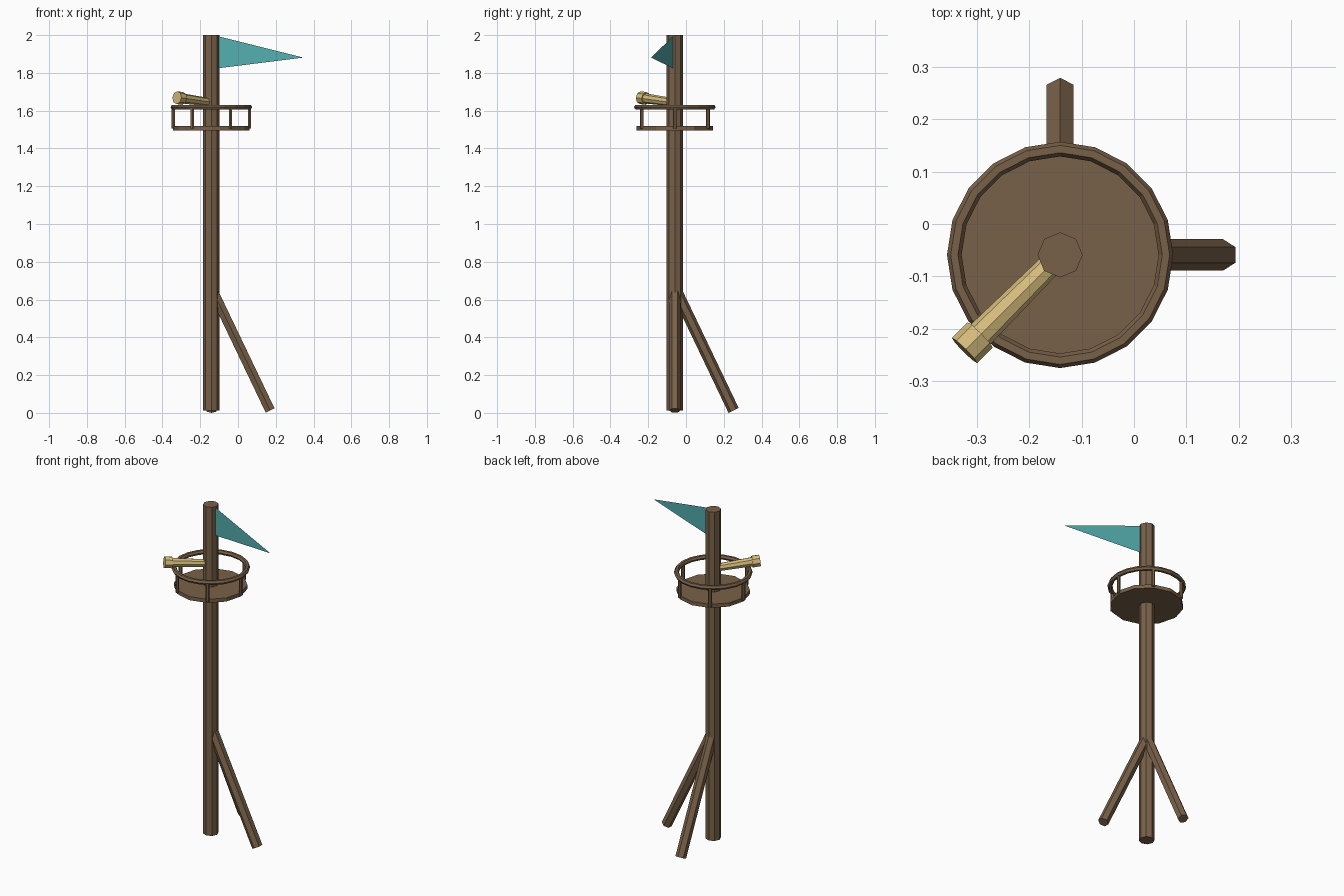
import bpy, math
from mathutils import Vector

if "Cube" in bpy.data.objects:
    bpy.data.objects.remove(bpy.data.objects["Cube"])

CX, CY, BASE = -0.141, -0.059, 0.013   # mast axis and foot height


def material(name, rgb):
    m = bpy.data.materials.new(name)
    m.diffuse_color = (*rgb, 1)
    m.use_nodes = True
    m.node_tree.nodes["Principled BSDF"].inputs["Base Color"].default_value = m.diffuse_color
    return m


wood = material("wood", (0.19, 0.12, 0.066))
brass = material("brass", (0.66, 0.50, 0.20))
cloth = material("cloth", (0.09, 0.42, 0.43))


def at(x, y, z):
    return Vector((CX + x, CY + y, z))


def rod(name, a, b, r1, r2, sides, mat):
    d = b - a
    bpy.ops.mesh.primitive_cone_add(vertices=sides, radius1=r1, radius2=r2,
                                    depth=d.length, location=(a + b) / 2)
    o = bpy.context.object
    o.name = name
    o.rotation_mode = 'QUATERNION'
    o.rotation_quaternion = Vector((0, 0, 1)).rotation_difference(d)
    o.data.materials.append(mat)
    return o


# Mast and its two slanted braces
rod("mast", at(0, 0, BASE), at(0, 0, 2), 0.043, 0.043, 8, wood)
rod("side_brace", at(0.311, 0, BASE), at(0, 0, 0.663), 0.03, 0.03, 6, wood)
rod("back_brace", at(0, 0.311, BASE), at(0, 0, 0.663), 0.03, 0.03, 6, wood)

# Lookout platform with six posts and a ring rail
RAIL = 0.202
rod("platform", at(0, 0, 1.496), at(0, 0, 1.518), 0.202, 0.202, 12, wood)
for i in range(6):
    t = math.radians(60 * i)
    x, y = RAIL * math.cos(t), RAIL * math.sin(t)
    rod(f"rail_post_{i + 1}", at(x, y, 1.505), at(x, y, 1.618), 0.01, 0.01, 6, wood)
bpy.ops.mesh.primitive_torus_add(major_segments=20, minor_segments=6,
                                 major_radius=RAIL, minor_radius=0.014,
                                 location=at(0, 0, 1.619))
rail = bpy.context.object
rail.name = "ring_rail"
rail.data.materials.append(wood)


# Spyglass pointing diagonally out of the front left
def sight(d):
    return at(-d * 0.7071, -d * 0.7071, 1.643 + 0.1 * d)


rod("spyglass_tube", sight(0.015), sight(0.225), 0.022, 0.027, 8, brass)
rod("spyglass_lens_ring", sight(0.216), sight(0.258), 0.034, 0.034, 8, brass)

# Pennant: a single flat triangle
mesh = bpy.data.meshes.new("pennant")
mesh.from_pydata([at(0.04, -0.0105, 1.993), at(0.04, -0.0105, 1.825),
                  at(0.487, -0.126, 1.881)], [], [(0, 1, 2)])
mesh.materials.append(cloth)
bpy.context.collection.objects.link(bpy.data.objects.new("pennant", mesh))
